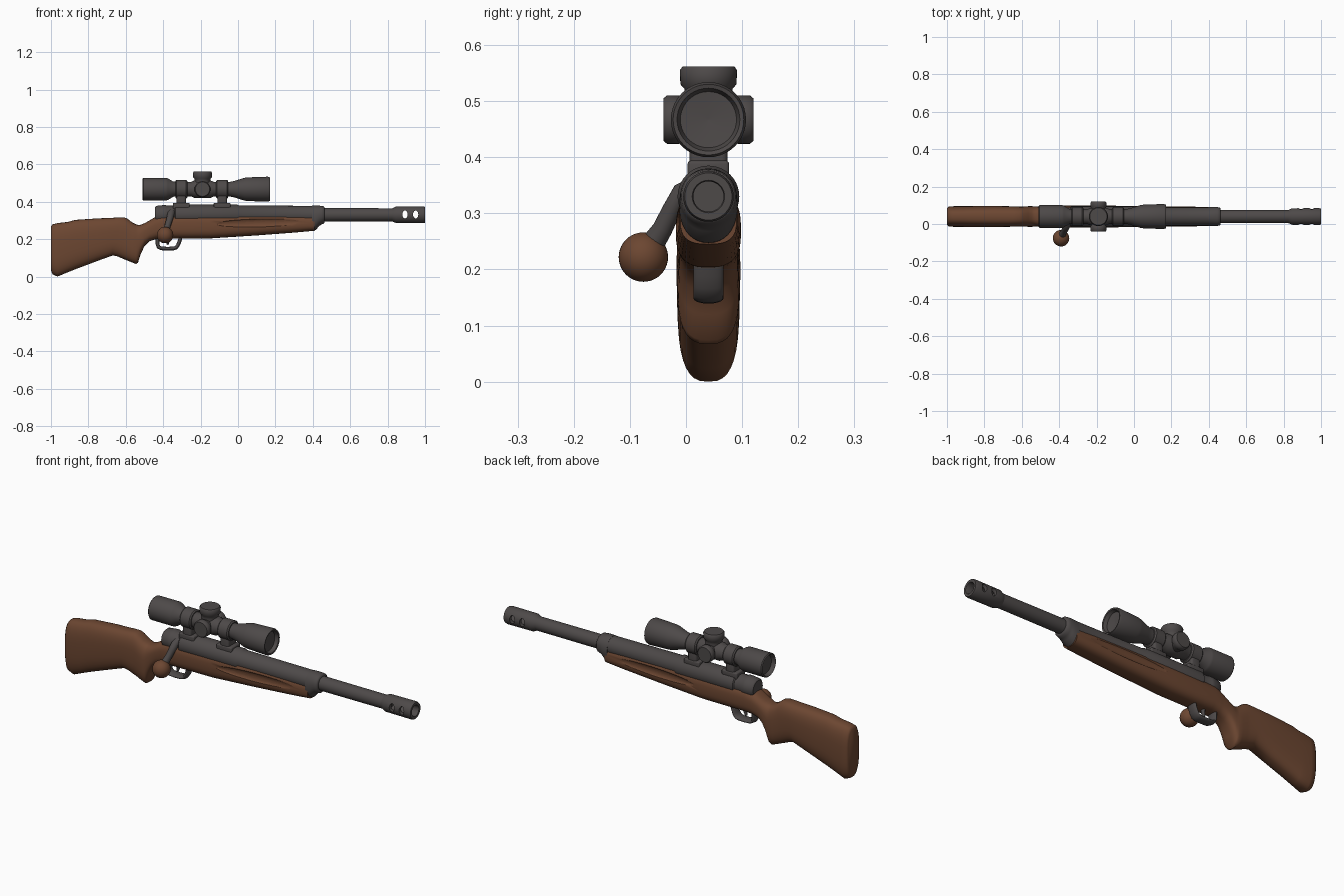
import bpy, bmesh, math
from mathutils import Vector

if "Cube" in bpy.data.objects:
    bpy.data.objects.remove(bpy.data.objects["Cube"])

CY = 0.04  # y of the rifle's centre plane


def material(name, rgb):
    m = bpy.data.materials.new(name)
    m.diffuse_color = (*rgb, 1)
    m.use_nodes = True
    m.node_tree.nodes["Principled BSDF"].inputs["Base Color"].default_value = m.diffuse_color
    return m


METAL = material("gunmetal_grey", (0.075, 0.067, 0.066))
WOOD = material("walnut_brown", (0.15, 0.062, 0.031))


def activate(ob):
    bpy.ops.object.select_all(action='DESELECT')
    ob.select_set(True)
    bpy.context.view_layer.objects.active = ob


def smooth(ob, angle=40):
    activate(ob)
    bpy.ops.object.shade_smooth_by_angle(angle=math.radians(angle))


def skin(name, rings, mat, angle=40):
    """Bridge equal-length rings of points and cap both ends."""
    bm = bmesh.new()
    vs = [[bm.verts.new(p) for p in r] for r in rings]
    n = len(rings[0])
    for a, b in zip(vs, vs[1:]):
        for i in range(n):
            j = (i + 1) % n
            bm.faces.new((a[i], a[j], b[j], b[i]))
    bm.faces.new(vs[0])
    bm.faces.new(vs[-1])
    bmesh.ops.remove_doubles(bm, verts=bm.verts, dist=1e-5)
    bmesh.ops.recalc_face_normals(bm, faces=bm.faces)
    me = bpy.data.meshes.new(name)
    bm.to_mesh(me)
    bm.free()
    me.materials.append(mat)
    ob = bpy.data.objects.new(name, me)
    bpy.context.collection.objects.link(ob)
    smooth(ob, angle)
    return ob


def lathe(name, profile, axis, centre, mat=METAL, n=40):
    """Turn (position, radius) pairs around an axis; centre fills the other two coordinates."""
    rings = []
    for t, r in profile:
        r = max(r, 0.0005)
        ring = []
        for i in range(n):
            a = math.tau * i / n
            p = [centre[0] + r * math.cos(a), centre[1] + r * math.sin(a)]
            p.insert("xyz".index(axis), t)
            ring.append(p)
        rings.append(ring)
    return skin(name, rings, mat)


def loft(name, sections, mat, power=2.8, n=36, angle=55):
    """Superellipse sections along x: (x, bottom, top, half width)."""
    rings = []
    for x, zb, zt, hw in sections:
        ring = []
        for i in range(n):
            a = math.tau * i / n
            c, s = math.cos(a), math.sin(a)
            y = math.copysign(abs(c) ** (2 / power), c) * hw
            z = math.copysign(abs(s) ** (2 / power), s) * (zt - zb) / 2
            ring.append((x, CY + y, (zt + zb) / 2 + z))
        rings.append(ring)
    return skin(name, rings, mat, angle)


def tube(name, path, radii, ref, mat=METAL, n=20):
    """Sweep ellipses (radius along ref, radius across) along a path."""
    pts = [Vector(p) for p in path]
    ref = Vector(ref)
    rings = []
    for k, p in enumerate(pts):
        t = (pts[min(k + 1, len(pts) - 1)] - pts[max(k - 1, 0)]).normalized()
        side = t.cross(ref).normalized()
        a, b = radii[k] if isinstance(radii, list) else radii
        rings.append([p + ref * a * math.cos(math.tau * i / n) + side * b * math.sin(math.tau * i / n)
                      for i in range(n)])
    return skin(name, rings, mat, 60)


def block(name, lo, hi, bevel):
    bpy.ops.mesh.primitive_cube_add(size=1, location=[(a + b) / 2 for a, b in zip(lo, hi)])
    ob = bpy.context.object
    ob.name = name
    ob.scale = [b - a for a, b in zip(lo, hi)]
    bpy.ops.object.transform_apply(location=False, rotation=False, scale=True)
    ob.data.materials.append(METAL)
    m = ob.modifiers.new("bevel", 'BEVEL')
    m.width, m.segments = bevel, 3
    bpy.ops.object.modifier_apply(modifier=m.name)
    smooth(ob)


def cut(ob, cutter, angle=40):
    activate(ob)
    m = ob.modifiers.new("cut", 'BOOLEAN')
    m.operation, m.object, m.solver = 'DIFFERENCE', cutter, 'EXACT'
    bpy.ops.object.modifier_apply(modifier=m.name)
    bpy.data.objects.remove(cutter)
    smooth(ob, angle)


# Wooden stock: butt, pistol grip and fore-end in one loft
stock = loft("stock", [
    (-1.0, .035, .268, .045), (-.992, .012, .279, .053), (-.965, .0, .286, .055),
    (-.91, .023, .292, .056), (-.87, .039, .303, .056), (-.75, .084, .311, .057),
    (-.67, .113, .314, .055), (-.645, .108, .316, .054), (-.61, .093, .317, .053),
    (-.592, .086, .310, .053), (-.565, .075, .289, .055), (-.545, .067, .279, .055),
    (-.535, .074, .276, .054), (-.52, .12, .277, .053), (-.50, .163, .285, .052),
    (-.475, .188, .299, .052), (-.44, .2, .320, .054), (-.40, .203, .333, .058),
    (-.15, .204, .338, .058), (.10, .220, .338, .056), (.30, .235, .334, .053),
    (.41, .245, .328, .050)], WOOD)

# Shallow side grooves in the fore-end
for side in (-1, 1):
    bpy.ops.mesh.primitive_uv_sphere_add(segments=32, ring_count=16, radius=1,
                                         location=(.13, CY + side * .06, .288),
                                         rotation=(0, math.radians(-1.5), 0))
    groove = bpy.context.object
    groove.scale = (.25, .014, .024)
    cut(stock, groove, 50)

# Fore-end cap
loft("fore_end_cap", [(.395, .246, .379, .051), (.415, .248, .380, .052), (.432, .268, .379, .051),
                      (.445, .278, .378, .050), (.458, .282, .376, .048), (.463, .29, .37, .042)],
     METAL, power=2.2)

# Receiver, barrel and muzzle brake
AXIS = (CY, .33)
lathe("receiver", [(-.445, 0), (-.445, .040), (-.437, .048), (-.40, .052), (-.385, .052),
                   (-.38, .049), (-.34, .049), (-.335, .055), (-.005, .055), (.005, .050),
                   (.41, .048), (.41, 0)], 'x', AXIS)
lathe("barrel", [(.40, 0), (.40, .036), (.845, .035), (.845, 0)], 'x', AXIS)
brake = lathe("muzzle_brake", [(.825, 0), (.825, .035), (.845, .044), (.99, .045), (1.0, .042),
                               (1.0, .029), (.995, .027), (.855, .027), (.855, 0)], 'x', AXIS)
for x in (.893, .95):
    bpy.ops.mesh.primitive_cylinder_add(vertices=24, radius=1, depth=.2, location=(x, CY, .332),
                                        rotation=(math.pi / 2, 0, 0))
    port = bpy.context.object
    port.scale = (.014, .021, 1)
    cut(brake, port)

# Bolt handle and wooden knob
tube("bolt_handle", [(-.352, .02, .352), (-.358, -.008, .338), (-.366, -.026, .305),
                     (-.376, -.042, .272), (-.388, -.065, .238)],
     [(.019, .016), (.019, .017), (.018, .017), (.017, .018), (.021, .022)], (1, 0, 0))
bpy.ops.mesh.primitive_uv_sphere_add(segments=32, ring_count=20, radius=.044, location=(-.39, -.076, .222))
knob = bpy.context.object
knob.name = "bolt_knob"
knob.data.materials.append(WOOD)
smooth(knob, 60)

# Trigger guard and trigger
tube("trigger_guard", [(x, CY, z) for x, z in (
    (-.430, .215), (-.430, .172), (-.425, .158), (-.412, .151), (-.38, .149), (-.345, .150),
    (-.330, .155), (-.320, .170), (-.312, .190), (-.305, .215))], (.027, .010), (0, 1, 0))
tube("trigger", [(-.375, CY, .215), (-.372, CY, .19), (-.378, CY, .170)],
     [(.012, .009), (.011, .008), (.008, .005)], (0, 1, 0))

# Scope tube with recessed lenses
SZ = .467
lathe("scope_body", [
    (-.49, 0), (-.49, .047), (-.505, .051), (-.51, .056), (-.505, .061), (-.385, .061),
    (-.375, .058), (-.345, .040), (-.25, .039), (-.235, .046), (-.145, .046), (-.13, .039),
    (-.045, .039), (-.02, .044), (.035, .061), (.05, .063), (.16, .067), (.17, .063),
    (.168, .056), (.15, .050), (.145, 0)], 'x', (CY, SZ))

# Scope rings, clamps and bases
for label, x in (("rear", -.303), ("front", -.085)):
    lathe(label + "_scope_ring", [(x - .032, 0), (x - .032, .044), (x - .026, .050), (x + .026, .050),
                                  (x + .032, .044), (x + .032, 0)], 'x', (CY, SZ))
    block(label + "_ring_post", (x - .025, CY - .034, .365), (x + .025, CY + .034, .45), .01)
    block(label + "_ring_base", (x - .045, CY - .037, .36), (x + .045, CY + .037, .394), .006)

# Turret knobs
lathe("top_turret", [(.46, 0), (.46, .043), (.510, .041), (.522, .043), (.530, .050), (.555, .051),
                     (.562, .046), (.562, 0)], 'z', (-.19, CY))
lathe("side_turrets", [(-.04, 0), (-.04, .038), (-.034, .043), (-.012, .043), (-.005, .038),
                       (.085, .038), (.092, .043), (.114, .043), (.12, .038), (.12, 0)],
      'y', (-.19, SZ))
